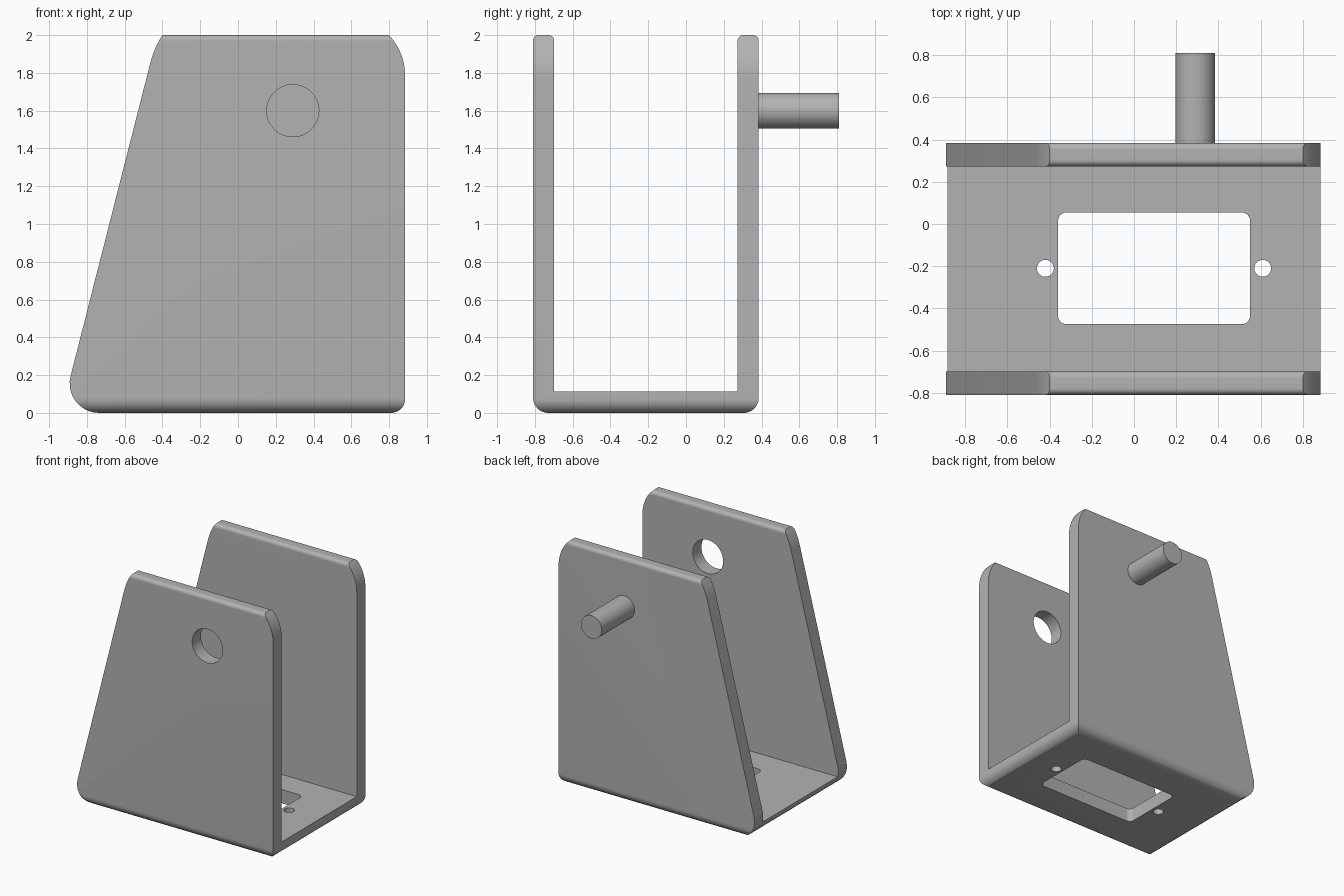
import bpy, bmesh, math
from mathutils import Vector

cube = bpy.data.objects.get("Cube")
if cube:
    bpy.data.objects.remove(cube, do_unlink=True)

GREY = (0.45, 0.45, 0.45, 1)
mat = bpy.data.materials.new("plain grey")
mat.use_nodes = True
mat.diffuse_color = GREY
mat.node_tree.nodes["Principled BSDF"].inputs["Base Color"].default_value = GREY


def bend(a, c, b, n=10):
    """Smooth curve from a to b, pulled towards c."""
    a, b, c = Vector(a), Vector(b), Vector(c)
    return [a * (1 - t)**2 + c * 2 * t * (1 - t) + b * t * t
            for t in (i / n for i in range(n + 1))]


def rounded(corners, n=10):
    """Outline from (u, v, radius) corners, with true circular fillets."""
    out = []
    for i, (u, v, r) in enumerate(corners):
        p = Vector((u, v))
        if r == 0:
            out.append(p)
            continue
        d0 = (Vector(corners[i - 1][:2]) - p).normalized()
        d1 = (Vector(corners[(i + 1) % len(corners)][:2]) - p).normalized()
        half = d0.angle(d1) / 2
        centre = p + (d0 + d1).normalized() * r / math.sin(half)
        start = p + d0 * r / math.tan(half) - centre
        end = p + d1 * r / math.tan(half) - centre
        sweep = start.angle_signed(end)
        for k in range(n + 1):
            a = -sweep * k / n
            out.append(centre + Vector((start.x * math.cos(a) - start.y * math.sin(a),
                                        start.x * math.sin(a) + start.y * math.cos(a))))
    return out


def circle(u, v, r, n=48):
    return [Vector((u + r * math.cos(2 * math.pi * i / n),
                    v + r * math.sin(2 * math.pi * i / n))) for i in range(n)]


def prism(name, outline, axis, lo, hi):
    """Extrude a flat outline along the x, y or z axis."""
    place = {"x": lambda p: (lo, p.x, p.y),
             "y": lambda p: (p.x, lo, p.y),
             "z": lambda p: (p.x, p.y, lo)}[axis]
    shift = Vector([(hi - lo) * (axis == k) for k in "xyz"])
    bm = bmesh.new()
    face = bm.faces.new([bm.verts.new(place(p)) for p in outline])
    ext = bmesh.ops.extrude_face_region(bm, geom=[face])["geom"]
    bmesh.ops.translate(bm, vec=shift, verts=[g for g in ext if isinstance(g, bmesh.types.BMVert)])
    if len(bm.faces) == len(outline) + 1:
        bm.faces.new([v for v in face.verts] if face.is_valid else
                     [v for v in bm.verts if v.is_boundary])
    bmesh.ops.recalc_face_normals(bm, faces=bm.faces)
    mesh = bpy.data.meshes.new(name)
    bm.to_mesh(mesh)
    bm.free()
    mesh.materials.append(mat)
    obj = bpy.data.objects.new(name, mesh)
    bpy.context.collection.objects.link(obj)
    return obj


def activate(obj):
    bpy.ops.object.select_all(action='DESELECT')
    obj.select_set(True)
    bpy.context.view_layer.objects.active = obj


def cut(obj, cutter, operation='DIFFERENCE'):
    mod = obj.modifiers.new("cut", 'BOOLEAN')
    mod.object, mod.operation, mod.solver = cutter, operation, 'EXACT'
    activate(obj)
    bpy.ops.object.modifier_apply(modifier=mod.name)
    bpy.data.objects.remove(cutter, do_unlink=True)


# U-shaped channel with rounded lower corners and plate tops
front, back, wall, top = -0.81, 0.385, 0.112, 2.0
edge, foot = 0.03, 0.08
channel = rounded([
    (front, 0, foot), (back, 0, foot),
    (back, top, edge), (back - wall, top, edge),
    (back - wall, wall, 0), (front + wall, wall, 0),
    (front + wall, top, edge), (front, top, edge)])
bracket = prism("bracket", channel, "x", -1, 1)

# Side silhouette: sloping left edge, upright right edge, curved corners
side = rounded([(-0.465, 1.85, 0), (-0.936, 0, 0.156), (0.885, 0, 0.075), (0.885, 1.78, 0)])
side += bend((0.885, 1.78), (0.885, 1.906), (0.8, 2.0))[1:]
side += [Vector((0.8, 2.1)), Vector((-0.4, 2.1))]
side += bend((-0.4, 2.0), (-0.443, 1.935), (-0.465, 1.85))[:-1]
cut(bracket, prism("silhouette", side, "y", -1, 1), 'INTERSECT')

# Round hole through the front plate
px, pz = 0.29, 1.6
cut(bracket, prism("bearing_hole", circle(px, pz, 0.138), "y", -1, -0.4))

# Rectangular window and two screw holes in the base
window = rounded([(-0.36, -0.475, 0.04), (0.55, -0.475, 0.04),
                  (0.55, 0.055, 0.04), (-0.36, 0.055, 0.04)], 6)
cut(bracket, prism("window", window, "z", -0.2, 0.4))
for x in (-0.42, 0.61):
    cut(bracket, prism("screw_hole", circle(x, -0.21, 0.04, 32), "z", -0.2, 0.4))

# Pivot pin on the back plate
pin = prism("pivot_pin", circle(px, pz, 0.094), "y", back - 0.02, 0.81)

for obj in (bracket, pin):
    activate(obj)
    bpy.ops.object.shade_smooth_by_angle(angle=math.radians(30))
